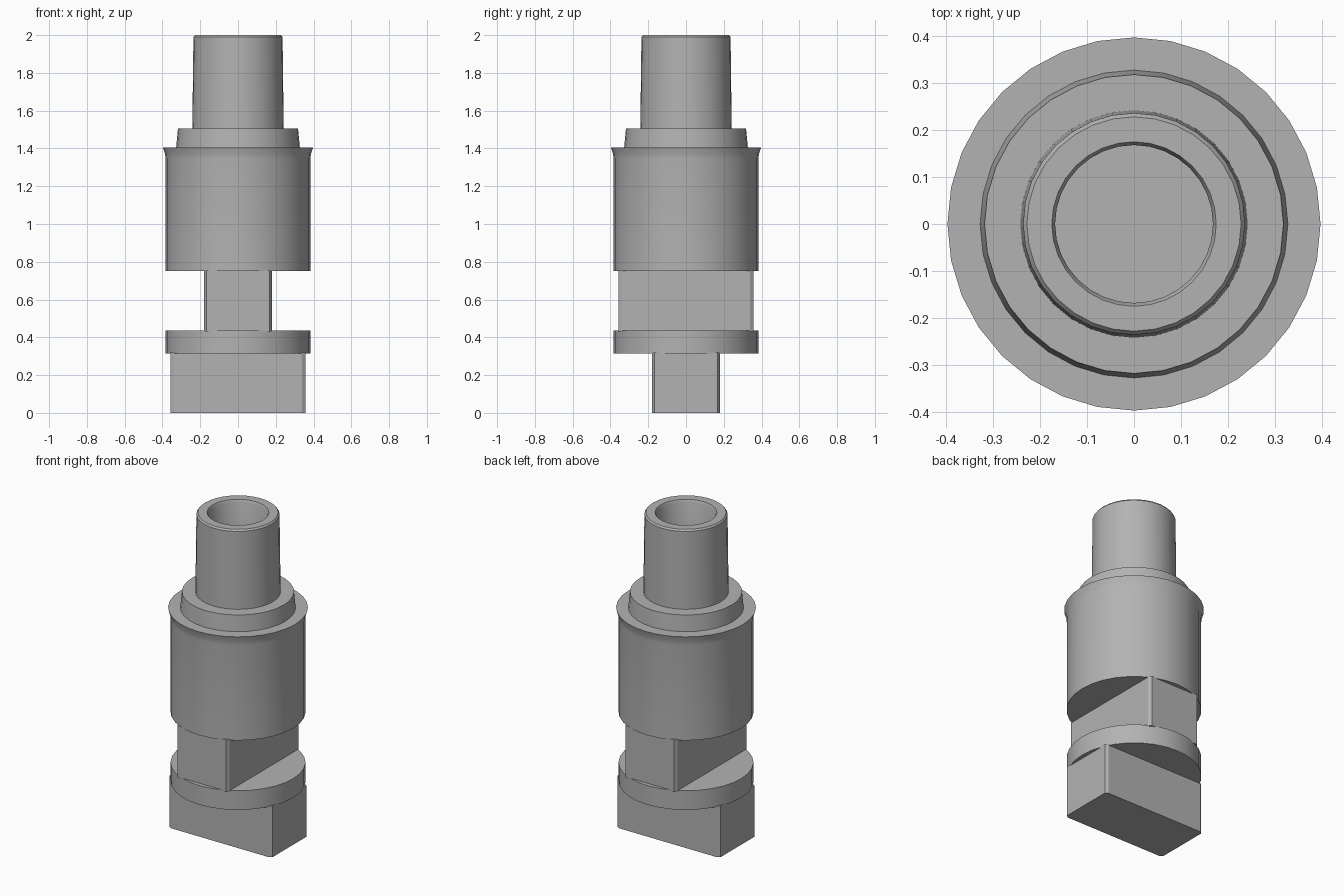
import bpy
import bmesh
import math

cube = bpy.data.objects.get("Cube")
if cube:
    bpy.data.objects.remove(cube, do_unlink=True)

steel = bpy.data.materials.new("grey steel")
steel.use_nodes = True
steel.diffuse_color = (0.45, 0.45, 0.45, 1)
steel.node_tree.nodes["Principled BSDF"].inputs["Base Color"].default_value = (0.45, 0.45, 0.45, 1)


def finish(name, bm):
    bmesh.ops.recalc_face_normals(bm, faces=bm.faces)
    mesh = bpy.data.meshes.new(name)
    bm.to_mesh(mesh)
    bm.free()
    mesh.materials.append(steel)
    obj = bpy.data.objects.new(name, mesh)
    bpy.context.collection.objects.link(obj)
    bpy.ops.object.select_all(action="DESELECT")
    obj.select_set(True)
    bpy.context.view_layer.objects.active = obj
    bpy.ops.object.shade_smooth_by_angle(angle=math.radians(30))
    return obj


def turned(name, profile, sides=32):
    """Lathe an open (radius, height) profile and cap both ends."""
    bm = bmesh.new()
    rings = []
    for r, z in profile:
        angles = [2 * math.pi * i / sides for i in range(sides)]
        rings.append([bm.verts.new((r * math.cos(a), r * math.sin(a), z)) for a in angles])
    for low, high in zip(rings, rings[1:]):
        for i in range(sides):
            j = (i + 1) % sides
            bm.faces.new((low[i], low[j], high[j], high[i]))
    bm.faces.new(rings[0])
    bm.faces.new(rings[-1])
    return finish(name, bm)


def tongue(name, half_x, half_y, z0, z1, cut_x, cut_y):
    """Rectangular block with its four upright corners cut off."""
    quarter = [(half_x, half_y - cut_y), (half_x - cut_x, half_y)]
    outline = quarter + [(-x, y) for x, y in reversed(quarter)]
    outline += [(-x, -y) for x, y in outline]
    bm = bmesh.new()
    base = bm.faces.new([bm.verts.new((x, y, z0)) for x, y in outline])
    top = bmesh.ops.extrude_face_region(bm, geom=[base], use_keep_orig=True)["geom"]
    verts = [v for v in top if isinstance(v, bmesh.types.BMVert)]
    bmesh.ops.translate(bm, verts=verts, vec=(0, 0, z1 - z0))
    return finish(name, bm)


# Crossed drive tongues with the disc between them
tongue("lower_tongue", 0.357, 0.18, 0, 0.32, 0.018, 0.012)
turned("coupling_disc", [(0.383, 0.315), (0.383, 0.435)])
tongue("upper_tongue", 0.18, 0.357, 0.43, 0.755, 0.012, 0.018)

# Main barrel with a flared rim
turned("barrel", [(0.383, 0.75), (0.383, 1.345), (0.386, 1.37), (0.397, 1.405)])

# Stepped collar
turned("collar", [(0.328, 1.4), (0.318, 1.505)])

# Hollow spigot: chamfered rim and blind bore
turned("spigot", [(0.242, 1.5), (0.236, 1.99), (0.228, 2.0), (0.175, 2.0),
                  (0.168, 1.985), (0.168, 1.52)])
